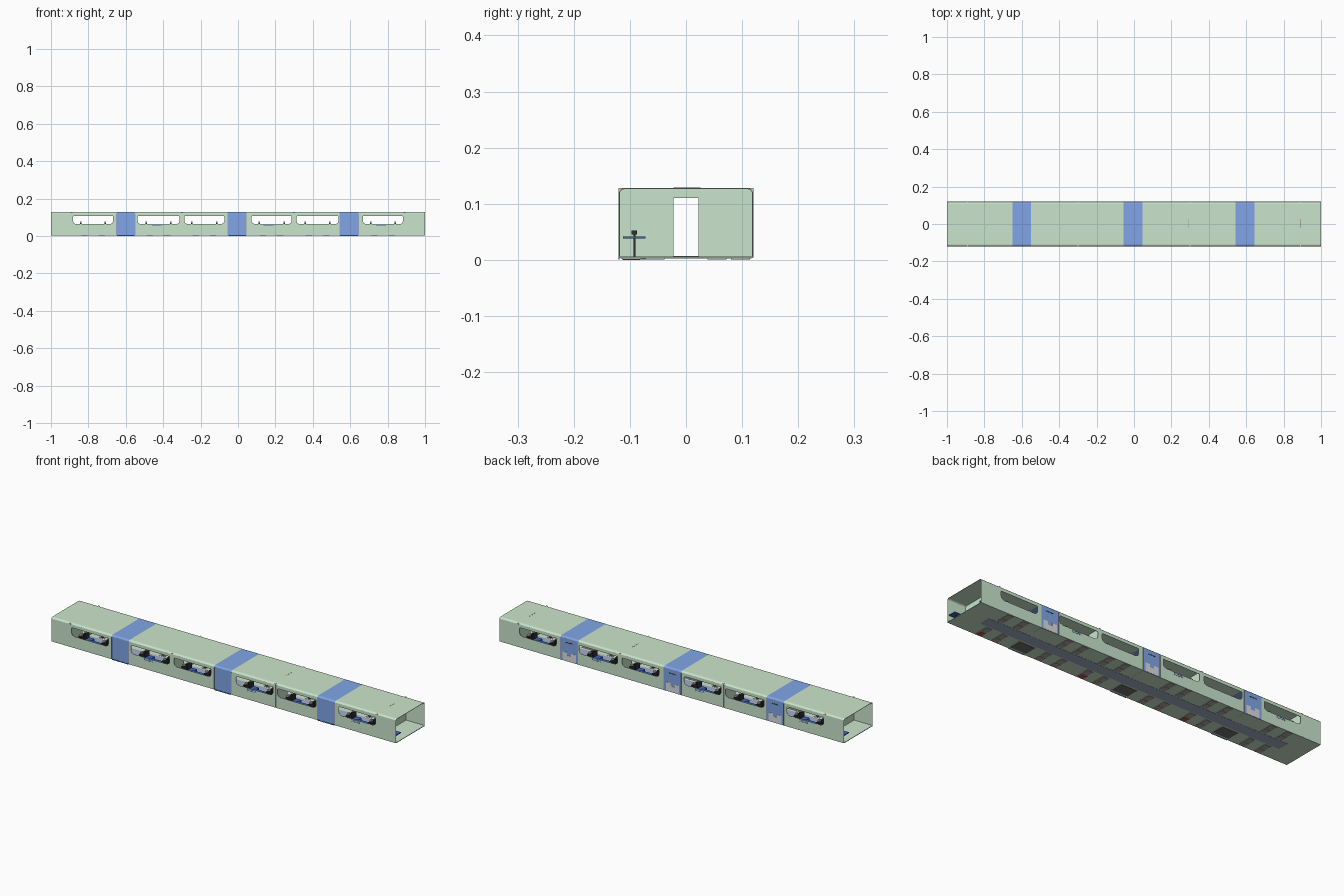
import bpy, bmesh, math

if "Cube" in bpy.data.objects:
    bpy.data.objects.remove(bpy.data.objects["Cube"])

def mat(name, r, g, b):
    m = bpy.data.materials.new(name)
    m.diffuse_color = (r, g, b, 1)
    m.use_nodes = True
    m.node_tree.nodes["Principled BSDF"].inputs["Base Color"].default_value = m.diffuse_color
    return m

GREEN = mat("pale_green", 0.60, 0.785, 0.605)
BLUE = mat("door_blue", 0.22, 0.38, 0.80)
NAVY = mat("table_blue", 0.045, 0.13, 0.55)
DARK = mat("charcoal", 0.03, 0.03, 0.033)
GREY = mat("warm_grey", 0.42, 0.38, 0.37)
LIGHT = mat("light_grey", 0.72, 0.73, 0.75)
CARPET = mat("carpet_slate", 0.36, 0.42, 0.56)
HATCH = mat("hatch_grey", 0.16, 0.16, 0.16)
RED = mat("dull_red", 0.55, 0.09, 0.06)

def make(name, bm, material):
    bmesh.ops.recalc_face_normals(bm, faces=bm.faces)
    me = bpy.data.meshes.new(name)
    bm.to_mesh(me)
    bm.free()
    ob = bpy.data.objects.new(name, me)
    bpy.context.collection.objects.link(ob)
    me.materials.append(material)
    return ob

def add_box(bm, x0, x1, y0, y1, z0, z1):
    vs = bmesh.ops.create_cube(bm, size=1)["verts"]
    for v in vs:
        v.co.x = x0 + (v.co.x + .5) * (x1 - x0)
        v.co.y = y0 + (v.co.y + .5) * (y1 - y0)
        v.co.z = z0 + (v.co.z + .5) * (z1 - z0)

def boxes(name, material, items):
    bm = bmesh.new()
    for it in items:
        add_box(bm, *it)
    return make(name, bm, material)

def section(w, top, bottom, r):
    """Half-rounded car cross-section in the y-z plane."""
    arc = [(w - r + r * math.cos(a), top - r * .55 + r * .55 * math.sin(a))
           for a in [i * math.pi / 10 for i in range(6)]]
    right = [(w, bottom)] + arc
    return right + [(-y, z) for y, z in reversed(right)]

def shell(name, x0, x1, material):
    bm = bmesh.new()
    rings = []
    for x in (x0, x1):
        rings.append([[bm.verts.new((x, y, z)) for y, z in s]
                      for s in (section(.119, .1285, .003, .013), section(.1175, .1265, .006, .012))])
    (o0, i0), (o1, i1) = rings
    n = len(o0)
    for k in range(n):
        j = (k + 1) % n
        for quad in ((o0[k], o0[j], o1[j], o1[k]), (i0[k], i0[j], i1[j], i1[k]),
                     (o0[k], o0[j], i0[j], i0[k]), (o1[k], o1[j], i1[j], i1[k])):
            bm.faces.new(quad)
    return make(name, bm, material)

# Window cutters: chamfered prisms through both side walls
windows = [(-.885, -.665), (-.54, -.31), (-.29, -.07), (.07, .29), (.31, .54), (.665, .885)]
bm = bmesh.new()
for a, b in windows:
    a, b = a + .003, b - .003
    prof = [(a + .016, .063), (b - .016, .063), (b - .004, .069), (b, .080), (b, .103),
            (b - .002, .106), (a + .002, .106), (a, .103), (a, .080), (a + .004, .069)]
    f = bm.faces.new([bm.verts.new((x, -.2, z)) for x, z in prof])
    ext = bmesh.ops.extrude_face_region(bm, geom=[f])["geom"]
    bmesh.ops.translate(bm, vec=(0, .4, 0), verts=[g for g in ext if isinstance(g, bmesh.types.BMVert)])
cutter = make("window_cutter", bm, GREEN)
cutter.hide_render = True
cutter.hide_viewport = True

# Body shell: green saloons alternating with blue door bays
doors = [(-.65, -.55), (-.055, .045), (.543, .645)]
cuts = [-1] + [v for d in doors for v in d] + [1]
for k in range(7):
    blue = k % 2
    ob = shell("door_bay" if blue else "saloon_shell", cuts[k], cuts[k + 1], BLUE if blue else GREEN)
    if not blue:
        mod = ob.modifiers.new("windows", "BOOLEAN")
        mod.object = cutter
        mod.solver = "EXACT"
# Green floor continues through the door bays
boxes("door_bay_floor", GREEN, [(a, b, -.117, .117, .0026, .0064) for a, b in doors])

# Partitions with an aisle doorway; square corners poke out past the roof curve
items = []
for x in (-.89, -.30, .30, .89):
    a, b = x - .003, x + .003
    items += [(a, b, -.12, -.022, .004, .1278), (a, b, .022, .12, .004, .1278), (a, b, -.022, .022, .11, .1278)]
boxes("partition_wall", GREEN, items)

# Door details: frames, sills, light step panels and labels on the back, floor plates
frames, steps, plates, labels, sills = [], [], [], [], []
for a, b in doors:
    c = (a + b) / 2
    for x in (a, b):
        frames += [(x - .0012, x + .0012, s * .1195 - .0007, s * .1195 + .0007, .004, .118) for s in (-1, 1)]
    sills.append((a + .003, b - .003, -.12, -.1188, .001, .006))
    steps += [(a + .012, c - .012, .1188, .12, .004, .050), (c - .012, c + .012, .1188, .12, .004, .034),
              (c + .012, b - .012, .1188, .12, .004, .050)]
    labels.append((c - .02, c + .02, .1188, .1198, .099, .103))
    plates.append((c - .045, c + .045, -.105, -.04, .001, .0065))
boxes("door_frame", GREY, frames)
boxes("door_sill", NAVY, sills)
boxes("back_step_panel", LIGHT, steps)
boxes("door_label_plate", DARK, labels)
boxes("door_floor_plate", HATCH, plates)

# Exterior marking strips below alternate windows, turned half round on the back
items = []
for x in (-.435, .163, .765):
    for s in (-1, 1):
        for half, z in ((.026, .0565), (.026, .0495)):
            items.append((-s * x - half, -s * x + half, s * .1192 - .0005, s * .1192 + .0005, z, z + .002))
boxes("marking_strip", NAVY, items)

# Roof slits
boxes("roof_slit", GREY, [(x - .002, x + .002, -.022, .026, .127, .129) for x in (.29, .89)])

# Seats and tables: facing pairs in every bay, four seats across
cushion, back, head, foot, floor, top, post, lamp = ([] for _ in range(8))
for a, b in windows:
    c = (a + b) / 2
    for y in (-.097, -.055, .055, .097):
        for d in (-1, 1):
            x = c + d * .062
            lo, hi = sorted((x, x - d * .03))
            cushion.append((lo, hi, y - .018, y + .018, .026, .036))
            lo, hi = sorted((x, x + d * .008))
            back.append((lo, hi, y - .018, y + .018, .026, .069))
            head.append((lo, hi, y - .008, y + .008, .069, .077))
            foot.append((x - d * .016 - .006, x - d * .016 + .006, y - .008, y + .008, .005, .026))
            floor.append((x - d * .016 - .017, x - d * .016 + .017, y - .017, y + .017, .001, .0068))
    for s in (-1, 1):
        top.append((c - .036, c + .036, s * .092 - .022, s * .092 + .022, .040, .043))
        post.append((c - .003, c + .003, s * .092 - .003, s * .092 + .003, .005, .040))
# Vestibule stands at opposite corners
for s in (-1, 1):
    x, y = s * .97, s * -.092
    top.append((x - .026, x + .026, y - .02, y + .02, .038, .042))
    post.append((x - .002, x + .002, y - .002, y + .002, .005, .046))
    lamp.append((x - .005, x + .005, y - .005, y + .005, .045, .052))
boxes("seat_cushion", NAVY, cushion)
boxes("seat_back", DARK, back)
boxes("headrest", LIGHT, head)
boxes("seat_pedestal", DARK, foot)
boxes("seat_floor_plate", GREY, floor)
boxes("table_top", NAVY, top)
boxes("table_post", DARK, post)
boxes("stand_head", DARK, lamp)

# Aisle carpet and red floor hatches, visible from below
boxes("aisle_carpet", CARPET, [(-.88, .88, -.03, .03, .0022, .0068)])
boxes("floor_hatch", RED, [(x - .014, x + .014, -.112, -.082, 0, .0070) for x in (-.38, .22, .82)])
